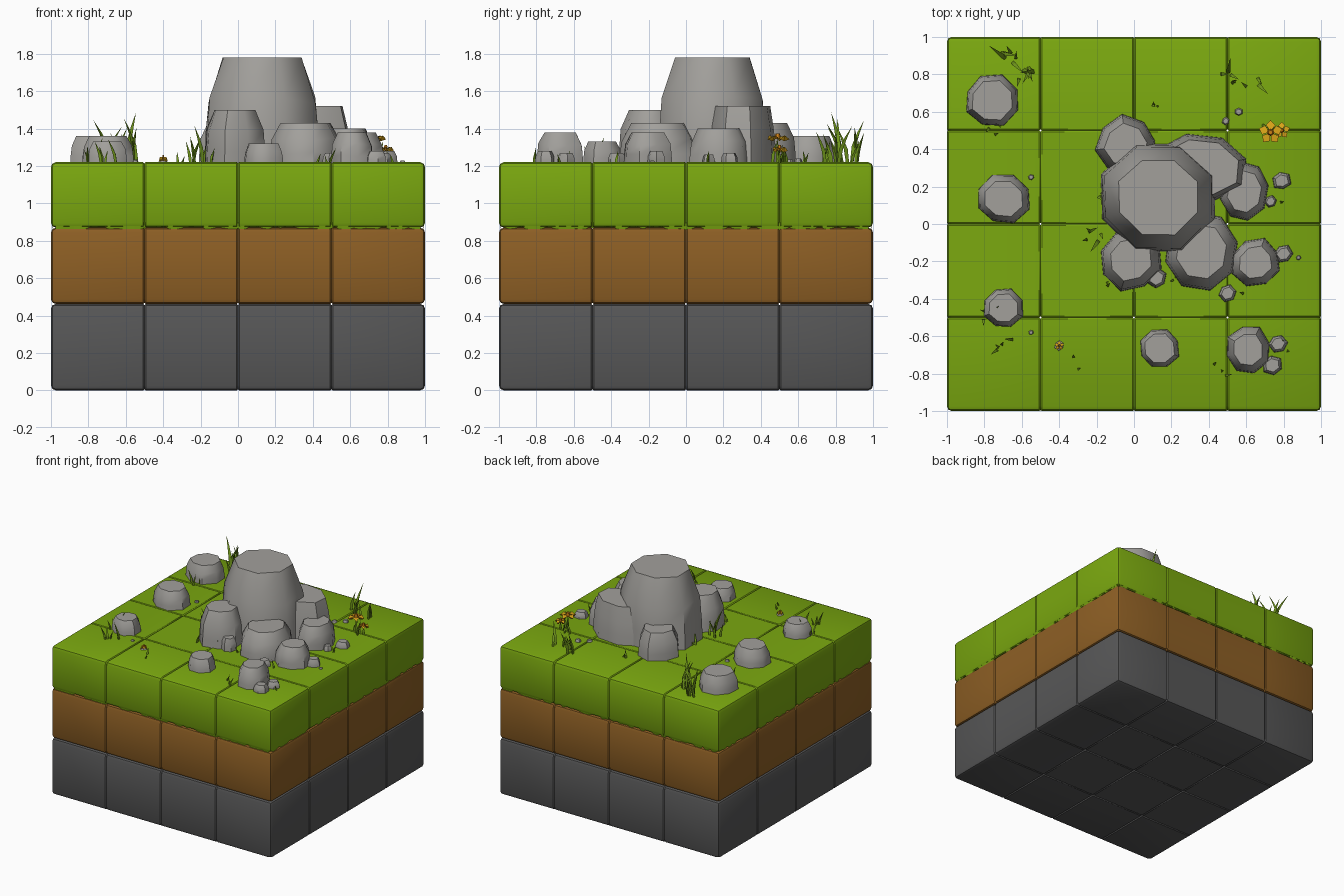
import bpy, bmesh, math, random
from mathutils import Vector

if "Cube" in bpy.data.objects:
    bpy.data.objects.remove(bpy.data.objects["Cube"])

random.seed(4)
GROUND = 1.215


def material(name, rgb):
    m = bpy.data.materials.new(name)
    m.diffuse_color = (*rgb, 1)
    m.use_nodes = True
    m.node_tree.nodes["Principled BSDF"].inputs["Base Color"].default_value = m.diffuse_color
    return m


GRASS = material("grass green", (0.195, 0.39, 0.005))
BLADE = material("blade green", (0.17, 0.32, 0.012))
DIRT = material("dirt brown", (0.27, 0.115, 0.018))
STONE = material("dark stone", (0.095, 0.095, 0.096))
ROCK = material("rock grey", (0.36, 0.35, 0.33))
YELLOW = material("flower yellow", (0.75, 0.40, 0.01))
ORANGE = material("flower orange", (0.62, 0.22, 0.008))


def finish(name, bm, mats, angle=40, smooth=True):
    bmesh.ops.recalc_face_normals(bm, faces=bm.faces[:])
    me = bpy.data.meshes.new(name)
    bm.to_mesh(me)
    bm.free()
    for m in mats:
        me.materials.append(m)
    if smooth:
        me.shade_smooth()
        me.set_sharp_from_angle(angle=math.radians(angle))
    ob = bpy.data.objects.new(name, me)
    bpy.context.collection.objects.link(ob)
    return ob


# Terrain: each layer is a 4 x 4 set of blocks, rounder along the outer rim
def block_layer(name, z0, z1, mat):
    for i in range(4):
        for j in range(4):
            bm = bmesh.new()
            bmesh.ops.create_cube(bm, size=1)
            cx, cy = -0.75 + 0.5 * i, -0.75 + 0.5 * j
            for v in bm.verts:
                v.co = Vector((cx + v.co.x * 0.5, cy + v.co.y * 0.5,
                               z0 + (v.co.z + 0.5) * (z1 - z0)))

            def outer(f):
                c = f.calc_center_median()
                return abs(c.x) > 0.99 or abs(c.y) > 0.99 or abs(f.normal.z) > 0.9
            bm.normal_update()
            rim = [e for e in bm.edges if all(outer(f) for f in e.link_faces)]
            if rim:
                bmesh.ops.bevel(bm, geom=rim, offset=0.026, segments=2, profile=0.5,
                                affect='EDGES', clamp_overlap=True)
            bm.normal_update()
            seams = [e for e in bm.edges
                     if len(e.link_faces) == 2 and e.calc_face_angle(0) > 0.9]
            bmesh.ops.bevel(bm, geom=seams, offset=0.007, segments=1,
                            affect='EDGES', clamp_overlap=True)
            finish(f"{name}_{i}_{j}", bm, [mat])


block_layer("stone_block", 0.0, 0.462, STONE)
block_layer("dirt_block", 0.462, 0.87, DIRT)
block_layer("grass_block", 0.87, 1.22, GRASS)

# Ragged turf fringe hanging over the dirt on all four sides
bm = bmesh.new()
for s in range(4):
    a = s * math.pi / 2
    prev = None
    n = 60
    for k in range(n + 1):
        t = -0.975 + 1.95 * k / n
        low = random.uniform(0.852, 0.88)
        pair = []
        for d, z in ((0.997, 0.90), (0.988, low)):
            x, y = t, -d
            pair.append(bm.verts.new((x * math.cos(a) - y * math.sin(a),
                                      x * math.sin(a) + y * math.cos(a), z)))
        if prev:
            bm.faces.new((prev[0], prev[1], pair[1], pair[0]))
        prev = pair
finish("turf_fringe", bm, [GRASS], smooth=False)


# Rocks: stacked rings of a squarish outline, tapering to a flat top
def rock(name, cx, cy, wx, wy, top, taper=0.7, turn=0, n=8, jitter=0.06, knee=0.6):
    bm = bmesh.new()
    wob = [1 + random.uniform(-jitter, jitter) for _ in range(n)]
    rings = []
    h = top - GROUND
    for f, s in ((-0.08, 1.02), (0.25, 1.0), (knee, 0.95), (1.0, taper)):
        ring = []
        for k in range(n):
            a = 2 * math.pi * (k + 0.5) / n
            c, q = math.cos(a), math.sin(a)
            r = wob[k] * s / (c ** 4 + q ** 4) ** 0.25
            x, y = c * r * wx / 2, q * r * wy / 2
            ct, st = math.cos(turn), math.sin(turn)
            dz = random.uniform(-0.05, 0.05) * h if 0 < f < 1 else 0
            ring.append(bm.verts.new((cx + x * ct - y * st, cy + x * st + y * ct,
                                      GROUND + f * h + dz)))
        rings.append(ring)
    for lo, hi in zip(rings, rings[1:]):
        for k in range(n):
            m = (k + 1) % n
            bm.faces.new((lo[k], lo[m], hi[m], hi[k]))
    bm.faces.new(rings[-1])
    bm.faces.new(rings[0][::-1])
    return finish(name, bm, [ROCK], 48)


rock("main_boulder", 0.13, 0.145, 0.60, 0.57, 1.78, 0.70, 0, 8, 0.025)
for i, p in enumerate([
        (-0.04, 0.42, 0.30, 0.30, 1.43, 0.72, -0.25),
        (0.36, 0.30, 0.46, 0.34, 1.52, 0.84, -0.1),
        (0.59, 0.17, 0.24, 0.30, 1.40, 0.72, -0.2),
        (-0.02, -0.19, 0.31, 0.31, 1.50, 0.68, 0.1),
        (0.36, -0.15, 0.36, 0.38, 1.43, 0.70, -0.15),
        (0.65, -0.205, 0.25, 0.24, 1.38, 0.68, 0.05)]):
    rock(f"cluster_rock_{i}", *p)
for i, p in enumerate([
        (-0.76, 0.66, 0.27, 0.26, 1.36, 0.78, 0.03),
        (-0.70, 0.135, 0.27, 0.25, 1.36, 0.74, 0.0),
        (-0.70, -0.45, 0.20, 0.20, 1.33, 0.74, 0.0),
        (0.135, -0.665, 0.20, 0.20, 1.32, 0.78, 0.0),
        (0.61, -0.67, 0.22, 0.24, 1.38, 0.68, -0.12)]):
    rock(f"scattered_rock_{i}", *p)
for i, (x, y, w, top) in enumerate([
        (0.79, 0.23, 0.09, 1.27), (0.50, -0.37, 0.09, 1.27), (0.73, 0.12, 0.06, 1.26),
        (0.80, -0.16, 0.09, 1.28), (0.77, -0.64, 0.09, 1.27), (0.74, -0.755, 0.10, 1.28),
        (0.12, -0.29, 0.10, 1.32), (0.49, 0.55, 0.04, 1.235), (-0.55, 0.25, 0.03, 1.235),
        (-0.55, -0.58, 0.025, 1.23), (0.88, -0.18, 0.025, 1.23), (-0.40, -0.65, 0.05, 1.228),
        (0.56, 0.60, 0.04, 1.24)]):
    rock(f"pebble_{i}", x, y, w, w, top, 0.7, random.random(), 6)


# Grass: curved three-sided blades
def blade(bm, x, y, h, lean, heading, w):
    dx, dy = math.cos(heading), math.sin(heading)
    rings = []
    for f, s in ((0, 0.8), (0.45, 1.0), (0.75, 0.6)):
        off = lean * f * f
        rings.append([bm.verts.new((
            x + dx * off + w * s * math.cos(heading + k * 2.094),
            y + dy * off + w * s * math.sin(heading + k * 2.094),
            GROUND - 0.01 + h * f)) for k in range(3)])
    tip = bm.verts.new((x + dx * lean, y + dy * lean, GROUND + h))
    for lo, hi in zip(rings, rings[1:]):
        for k in range(3):
            bm.faces.new((lo[k], lo[(k + 1) % 3], hi[(k + 1) % 3], hi[k]))
    for k in range(3):
        bm.faces.new((rings[-1][k], rings[-1][(k + 1) % 3], tip))


def tuft(name, x, y, count, height, spread=0.05):
    bm = bmesh.new()
    for k in range(count):
        h = height * (1 if k == 0 else random.uniform(0.45, 0.9))
        blade(bm, x + random.uniform(-spread, spread), y + random.uniform(-spread, spread),
              h, h * random.uniform(0.2, 0.5), random.uniform(0, 6.28), 0.006 + 0.035 * h)
    finish(name, bm, [BLADE], smooth=False)


for i, t in enumerate([
        (-0.67, 0.87, 6, 0.23), (-0.58, 0.79, 6, 0.27), (-0.75, 0.50, 4, 0.12),
        (0.51, 0.79, 5, 0.20), (0.63, 0.76, 4, 0.17), (0.72, 0.50, 5, 0.12),
        (-0.21, -0.08, 5, 0.20), (-0.20, 0.18, 3, 0.10), (-0.78, -0.47, 4, 0.14),
        (-0.69, -0.66, 4, 0.13), (-0.32, -0.73, 2, 0.06), (0.45, -0.78, 3, 0.08),
        (-0.13, -0.34, 3, 0.08), (0.08, -0.32, 3, 0.08), (0.22, -0.33, 4, 0.09),
        (0.80, 0.14, 2, 0.07), (0.14, 0.60, 3, 0.07), (0.60, -0.35, 2, 0.07),
        (0.80, -0.66, 2, 0.07)]):
    tuft(f"grass_tuft_{i}", *t)


# Flowers: thin stem, five pointed petals and a small cone centre
def flower(name, x, y, z, r):
    bm = bmesh.new()
    blade(bm, x, y, z - GROUND, 0.0, 0.3, 0.010)
    finish(name + "_stem", bm, [BLADE], smooth=False)
    bm = bmesh.new()
    for k in range(5):
        a = k * 2 * math.pi / 5 + 0.3
        pts = [(0.1, 0, 0.0), (0.6, 0.4, 0.012), (1.0, 0, -0.008), (0.6, -0.4, 0.012)]
        ring = [(x + r * (u * math.cos(a) - v * math.sin(a)),
                 y + r * (u * math.sin(a) + v * math.cos(a)), z + d) for u, v, d in pts]
        up = [bm.verts.new(p) for p in ring]
        base = bm.verts.new((x + 0.5 * r * math.cos(a), y + 0.5 * r * math.sin(a), z - 0.018))
        bm.faces.new(up)
        for m in range(4):
            bm.faces.new((up[m], up[(m + 1) % 4], base))
    finish(name + "_petals", bm, [YELLOW], smooth=False)
    bm = bmesh.new()
    bmesh.ops.create_cone(bm, cap_ends=True, segments=6, radius1=r * 0.32,
                          radius2=r * 0.18, depth=0.03)
    bmesh.ops.translate(bm, verts=bm.verts[:], vec=(x, y, z + 0.008))
    finish(name + "_centre", bm, [ORANGE], smooth=False)


flower("tall_flower", 0.73, 0.49, 1.35, 0.065)
flower("short_flower", 0.79, 0.50, 1.29, 0.045)
flower("tiny_flower", -0.40, -0.65, 1.235, 0.025)
